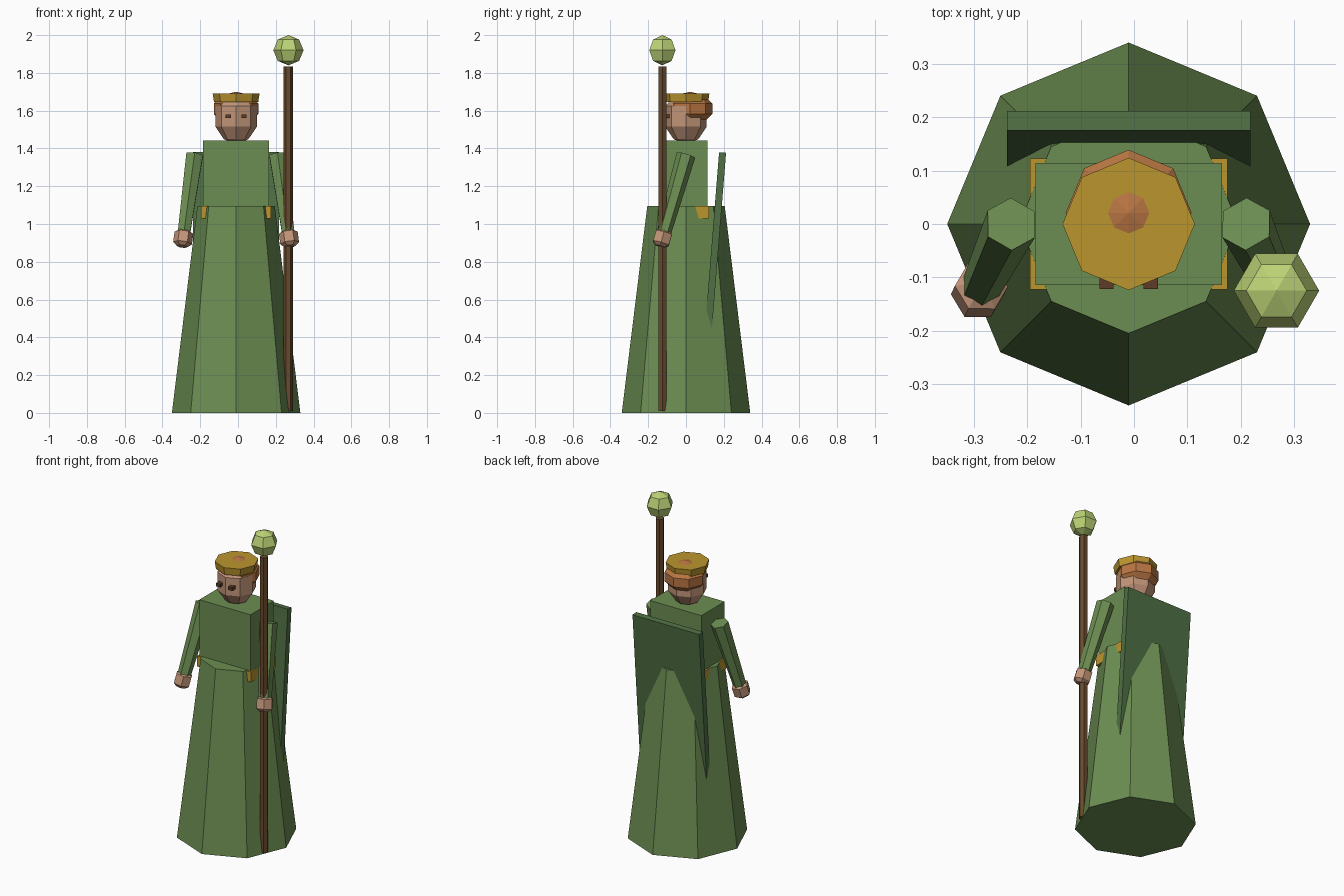
import bpy, bmesh, math
from mathutils import Vector, Matrix

if "Cube" in bpy.data.objects:
    bpy.data.objects.remove(bpy.data.objects["Cube"])

CX = -0.01  # body centre line


def mat(name, r, g, b):
    m = bpy.data.materials.new(name)
    m.diffuse_color = (r, g, b, 1)
    m.use_nodes = True
    m.node_tree.nodes["Principled BSDF"].inputs["Base Color"].default_value = m.diffuse_color
    return m


ROBE = mat("robe green", 0.15, 0.27, 0.084)
CAPE = mat("cape green", 0.08, 0.162, 0.058)
GOLD = mat("gold", 0.50, 0.30, 0.028)
SKIN = mat("skin", 0.54, 0.30, 0.19)
HAIR = mat("ginger hair", 0.48, 0.18, 0.055)
WOOD = mat("dark wood", 0.14, 0.07, 0.027)
ORB = mat("pale green orb", 0.50, 0.65, 0.18)
EYE = mat("eye brown", 0.11, 0.045, 0.02)


def finish(bm, name, m):
    bmesh.ops.recalc_face_normals(bm, faces=bm.faces)
    me = bpy.data.meshes.new(name)
    bm.to_mesh(me)
    bm.free()
    me.materials.append(m)
    ob = bpy.data.objects.new(name, me)
    bpy.context.collection.objects.link(ob)
    return ob


def lathe(name, m, profile, n, loc=(0, 0, 0), phase=0.0, axis=None):
    """Closed n-sided solid from (radius, z) points, bottom to top; optional tilt to an axis."""
    bm = bmesh.new()
    rings = []
    for r, z in profile:
        if r == 0:
            rings.append([bm.verts.new((0, 0, z))] * n)
        else:
            rings.append([bm.verts.new((r * math.cos(phase + i * math.tau / n),
                                        r * math.sin(phase + i * math.tau / n), z)) for i in range(n)])
    for a, b in zip(rings, rings[1:]):
        for i in range(n):
            j = (i + 1) % n
            quad = list(dict.fromkeys((a[i], a[j], b[j], b[i])))
            bm.faces.new(quad)
    for ring, (r, z) in ((rings[0], profile[0]), (rings[-1], profile[-1])):
        if r > 0:
            bm.faces.new(ring)
    M = Matrix.Translation(loc)
    if axis is not None:
        M = M @ Vector((0, 0, 1)).rotation_difference(axis).to_matrix().to_4x4()
    bm.transform(M)
    return finish(bm, name, m)


def ball(r, rz, rings):
    """Profile of a squashed low-poly sphere."""
    pts = [(r * math.sin(math.pi * k / rings), -rz * math.cos(math.pi * k / rings)) for k in range(1, rings)]
    return [(0, -rz)] + pts + [(0, rz)]


def box(name, m, lo, hi, tilt=0.0):
    lo, hi = Vector(lo), Vector(hi)
    bm = bmesh.new()
    bmesh.ops.create_cube(bm, size=1)
    bm.transform(Matrix.Translation((lo + hi) / 2) @ Matrix.Rotation(tilt, 4, 'X')
                 @ Matrix.Diagonal((*(hi - lo), 1)))
    return finish(bm, name, m)


# Robe, torso and belt
lathe("robe_skirt", ROBE, [(0.34, 0), (0.205, 1.095)], 8, (CX, 0, 0))
box("torso", ROBE, (CX - 0.175, -0.114, 1.03), (CX + 0.175, 0.114, 1.442))
box("belt", GOLD, (CX - 0.185, -0.123, 1.03), (CX + 0.185, 0.123, 1.094))

# Cape, leaning so its lower end sinks into the skirt
box("cape", CAPE, (CX - 0.228, 0.136, 0.40), (CX + 0.228, 0.173, 1.38), -math.atan(0.08))

# Head, hair, crown
lathe("head", SKIN, [(0, 1.42), (0.066, 1.45), (0.1095, 1.515), (0.1095, 1.625), (0.068, 1.67), (0, 1.685)],
      8, (CX, 0, 0))
lathe("hair", HAIR, ball(0.124, 0.09, 5)[0:1] +
      [(0.073, -0.073), (0.118, -0.028), (0.118, 0.028), (0.073, 0.073), (0, 0.09)],
      8, (CX, 0.021, 1.61))
lathe("crown", GOLD, [(0.117, 1.645), (0.124, 1.691)], 8, (CX, 0, 0))

# Eyes, sleeves and hands, mirrored about the centre line
for s, side in ((-1, "left"), (1, "right")):
    x = CX + s * 0.0415
    box("eye_" + side, EYE, (x - 0.0135, -0.122, 1.56), (x + 0.0135, -0.088, 1.58))
    top = Vector((CX + s * 0.22, 0, 1.365))
    hand = Vector((CX + s * 0.28, -0.125, 0.925))
    axis = (top - hand).normalized()
    length = (top - hand).length
    lathe("sleeve_" + side, ROBE, [(0.038, 0.03), (0.051, length)], 6, hand, math.pi / 2, axis)
    lathe("hand_" + side, SKIN, [(0.030, -0.045), (0.050, -0.028), (0.050, 0.030), (0.030, 0.042)],
          6, hand, 0, axis)

# Staff with orb
lathe("staff", WOOD, [(0.025, 0.01), (0.025, 1.835)], 6, (0.266, -0.125, 0))
lathe("staff_orb", ORB, ball(0.08, 0.08, 4), 6, (0.267, -0.125, 1.92))
